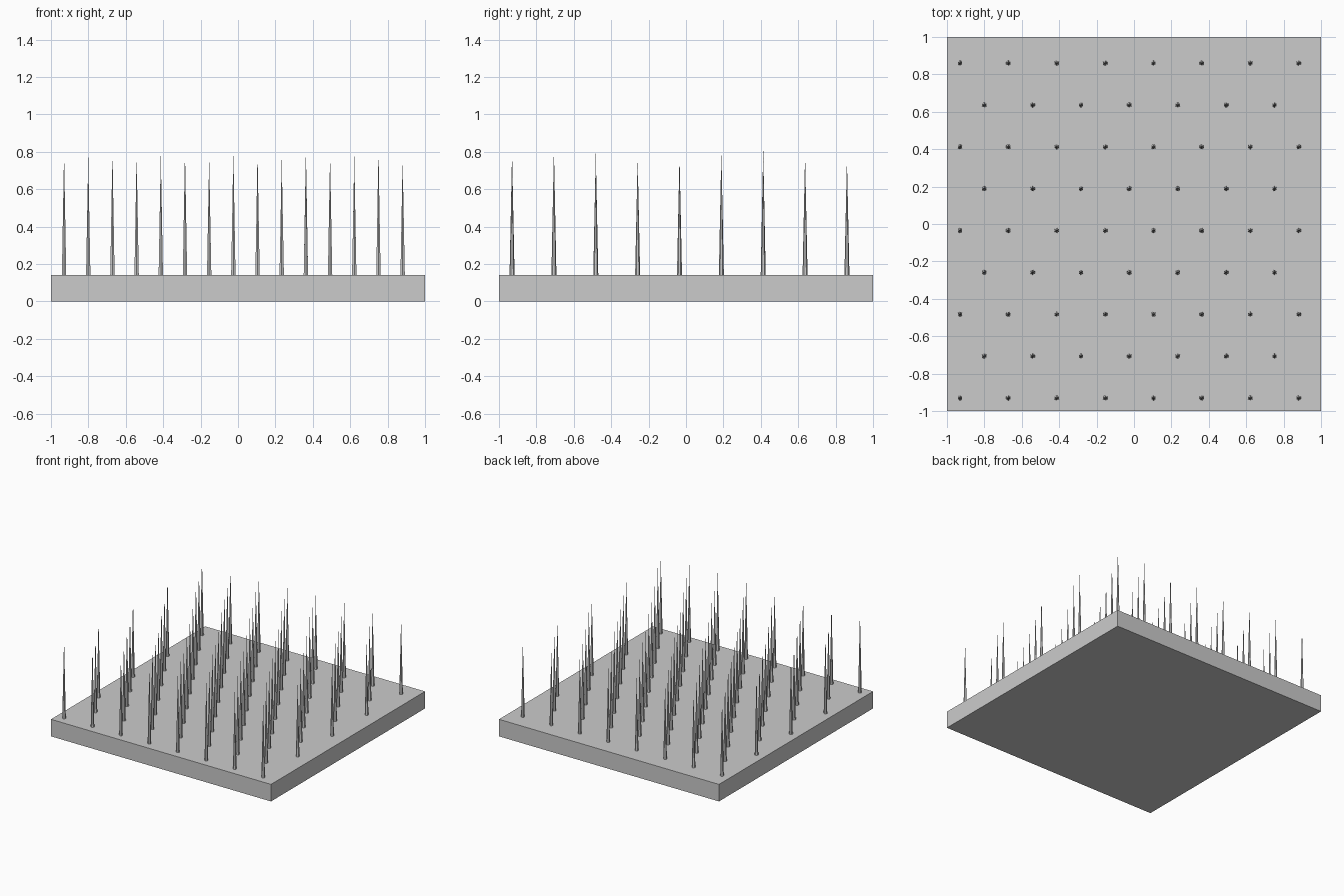
import bpy
import bmesh
import random
from mathutils import Matrix

random.seed(4)
cube = bpy.data.objects.get("Cube")
if cube:
    bpy.data.objects.remove(cube, do_unlink=True)

SLAB_TOP = 0.14
SPIKE_RADIUS = 0.0135
FIRST = -0.93
COLUMN_STEP = 0.1293
ROW_STEP = 0.2238
# Highest tip in each column (left to right) and each row (front to back)
COLUMN_TIPS = [0.80, 0.78, 0.83, 0.79, 0.79, 0.82, 0.77, 0.81, 0.81, 0.77, 0.82, 0.79, 0.79, 0.82, 0.77]
ROW_TIPS = [0.80, 0.83, 0.80, 0.77, 0.785, 0.81, 0.82, 0.79, 0.765]

# Single grey material
grey = bpy.data.materials.new("light_grey")
grey.use_nodes = True
colour = (0.6, 0.6, 0.6, 1)
grey.diffuse_color = colour
grey.node_tree.nodes["Principled BSDF"].inputs["Base Color"].default_value = colour


def make_object(name, bm):
    mesh = bpy.data.meshes.new(name)
    bm.to_mesh(mesh)
    bm.free()
    mesh.materials.append(grey)
    obj = bpy.data.objects.new(name, mesh)
    bpy.context.collection.objects.link(obj)
    return obj


# Square base slab
bm = bmesh.new()
bmesh.ops.create_cube(
    bm, size=1,
    matrix=Matrix.Translation((0, 0, SLAB_TOP / 2)) @ Matrix.Diagonal((2, 2, SLAB_TOP, 1)))
make_object("base_slab", bm)

# Staggered rows of thin spikes with slightly uneven heights
bm = bmesh.new()
for row, row_tip in enumerate(ROW_TIPS):
    for column in range(row % 2, len(COLUMN_TIPS), 2):
        tip = min(row_tip, COLUMN_TIPS[column]) - random.uniform(0, 0.02)
        height = tip - SLAB_TOP
        place = Matrix.Translation((FIRST + column * COLUMN_STEP,
                                    FIRST + row * ROW_STEP,
                                    SLAB_TOP + height / 2))
        bmesh.ops.create_cone(bm, cap_ends=True, segments=6, radius1=SPIKE_RADIUS,
                              radius2=0, depth=height, matrix=place)
make_object("spikes", bm)
